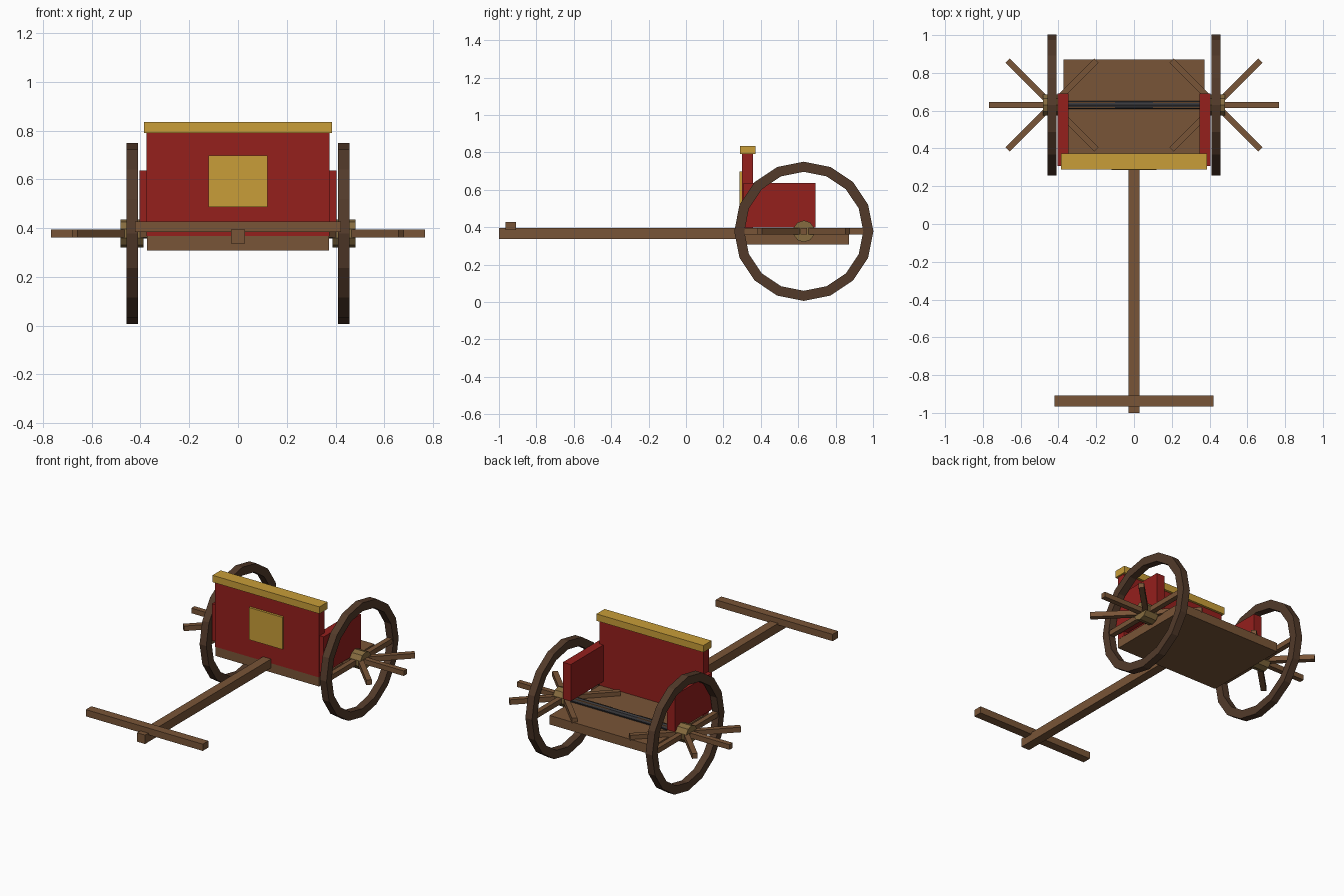
import bpy, bmesh
from math import sin, cos, pi
from mathutils import Matrix, Vector

if "Cube" in bpy.data.objects:
    bpy.data.objects.remove(bpy.data.objects["Cube"])


def material(name, rgb):
    m = bpy.data.materials.new(name)
    m.diffuse_color = (*rgb, 1)
    m.use_nodes = True
    m.node_tree.nodes["Principled BSDF"].inputs["Base Color"].default_value = m.diffuse_color
    return m


WOOD = material("wood", (0.19, 0.09, 0.038))
DARK = material("dark_wood", (0.085, 0.042, 0.023))
HUB = material("hub_wood", (0.24, 0.15, 0.05))
RED = material("red_paint", (0.30, 0.014, 0.012))
GOLD = material("gold", (0.58, 0.34, 0.04))
IRON = material("iron", (0.04, 0.04, 0.045))


def finish(name, bm, mat):
    bmesh.ops.recalc_face_normals(bm, faces=bm.faces)
    me = bpy.data.meshes.new(name)
    bm.to_mesh(me)
    bm.free()
    me.materials.append(mat)
    ob = bpy.data.objects.new(name, me)
    bpy.context.collection.objects.link(ob)
    return ob


def box(name, x, y, z, mat, turn=0.0):
    """Box from (min, max) pairs, turned about its own vertical axis."""
    lo, hi = Vector((x[0], y[0], z[0])), Vector((x[1], y[1], z[1]))
    bm = bmesh.new()
    bmesh.ops.create_cube(bm, size=1, matrix=Matrix.Translation((lo + hi) / 2)
                          @ Matrix.Rotation(turn, 4, 'Z')
                          @ Matrix.Diagonal((*(hi - lo), 1)))
    return finish(name, bm, mat)


def disc(name, x0, x1, radius, sides, mat, inner=0.0):
    """Cylinder, or ring if inner is given, around the axle line."""
    bm = bmesh.new()

    def ring(x, r):
        return [bm.verts.new((x, AY + r * sin(2 * pi * i / sides), AZ + r * cos(2 * pi * i / sides)))
                for i in range(sides)]

    def bridge(a, b):
        for i in range(sides):
            j = (i + 1) % sides
            bm.faces.new((a[i], a[j], b[j], b[i]))

    if inner:
        loops = [ring(x0, radius), ring(x1, radius), ring(x1, inner), ring(x0, inner)]
        for k in range(4):
            bridge(loops[k], loops[(k + 1) % 4])
    else:
        a, b = ring(x0, radius), ring(x1, radius)
        bridge(a, b)
        bm.faces.new(a)
        bm.faces.new(b)
    return finish(name, bm, mat)


AY, AZ, WX = 0.63, 0.378, 0.434  # axle line and wheel offset

# Body
box("platform", (-0.374, 0.374), (0.30, 0.872), (0.308, 0.367), WOOD)
box("front_panel", (-0.375, 0.375), (0.30, 0.357), (0.367, 0.792), RED)
box("top_rail", (-0.386, 0.386), (0.288, 0.372), (0.79, 0.835), GOLD)
box("front_plaque", (-0.12, 0.12), (0.285, 0.302), (0.487, 0.697), GOLD)

# Draught pole and yoke
box("pole", (-0.029, 0.029), (-1.0, 0.32), (0.337, 0.395), WOOD)
box("yoke", (-0.422, 0.422), (-0.966, -0.909), (0.384, 0.428), WOOD)

# Axle
disc("axle", -0.434, 0.434, 0.021, 8, IRON)

# Side panels and wheels
for side, s in (("left", -1), ("right", 1)):
    px = sorted((s * 0.347, s * 0.404))
    box(f"{side}_side_panel", px, (0.307, 0.692), (0.398, 0.637), RED)
    cx = s * WX
    disc(f"{side}_wheel_rim", cx - 0.024, cx + 0.024, 0.372, 16, DARK, inner=0.318)
    disc(f"{side}_hub", cx - 0.047, cx + 0.047, 0.058, 10, HUB)
    # Spokes lie flat, each running right through the hub
    for k in range(4):
        box(f"{side}_spoke_{k + 1}", (cx - 0.333, cx + 0.333), (AY - 0.0165, AY + 0.0165),
            (AZ - 0.0165, AZ + 0.0165), WOOD, turn=k * pi / 4)
